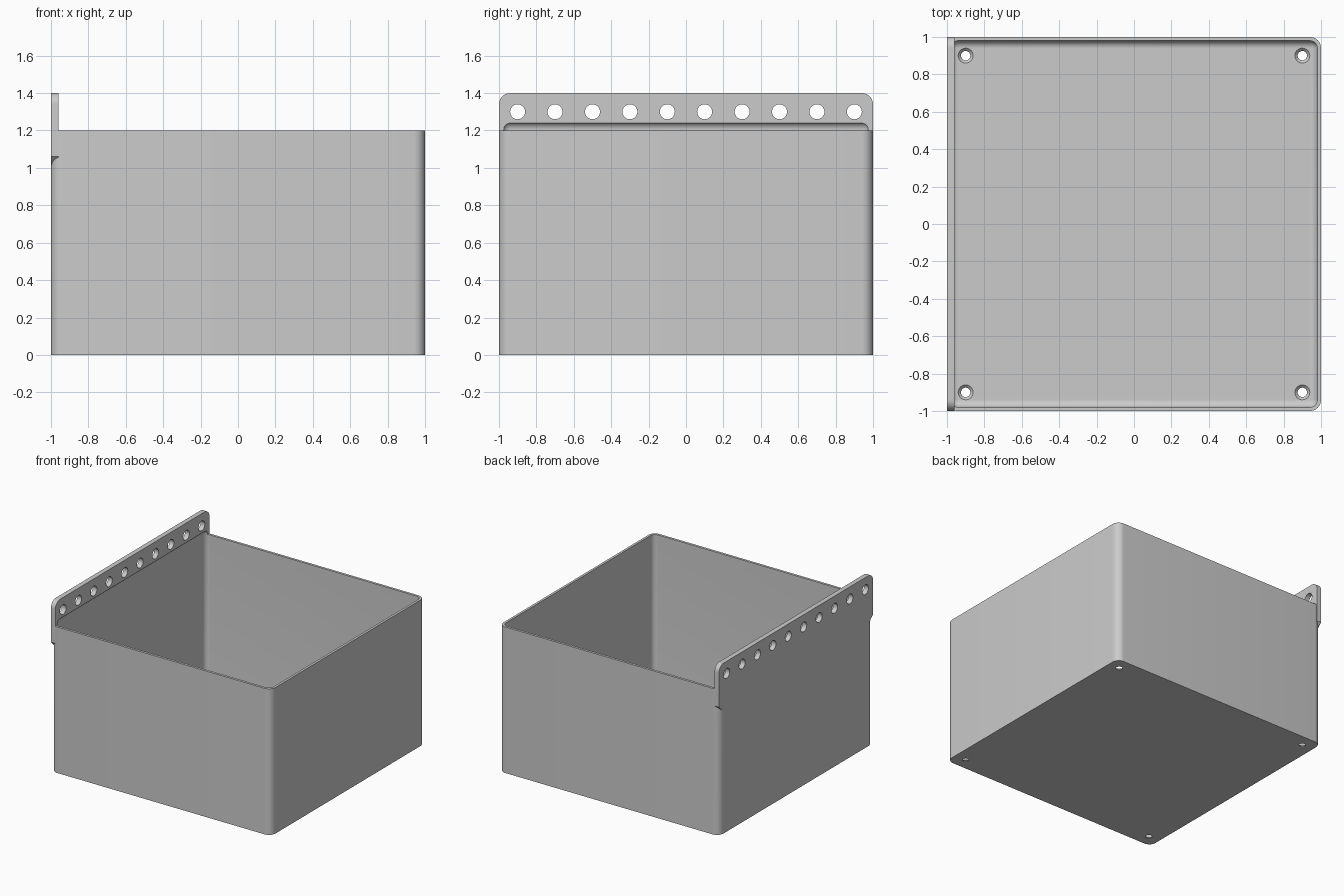
import bpy, bmesh
from math import cos, sin, pi, radians
from mathutils import Vector

if "Cube" in bpy.data.objects:
    bpy.data.objects.remove(bpy.data.objects["Cube"])

grey = bpy.data.materials.new("plain grey")
grey.use_nodes = True
colour = (0.6, 0.6, 0.6, 1)
grey.diffuse_color = colour
grey.node_tree.nodes["Principled BSDF"].inputs["Base Color"].default_value = colour

HEIGHT, WALL, FLOOR, RADIUS = 1.2, 0.02, 0.02, 0.06
INNER = RADIUS - WALL
STEPS = 10


def rounded_square(half, radius, z):
    """Ring of points round a square with rounded corners."""
    points = []
    for corner in range(4):
        for i in range(STEPS + 1):
            a = (corner + i / STEPS) * pi / 2
            sx = 1 if corner in (0, 3) else -1
            sy = 1 if corner < 2 else -1
            c = half - radius
            points.append((sx * c + radius * cos(a), sy * c + radius * sin(a), z))
    return points


def loft(name, rings):
    """Closed solid through a stack of equal rings."""
    bm = bmesh.new()
    loops = [[bm.verts.new(p) for p in ring] for ring in rings]
    for low, high in zip(loops, loops[1:]):
        for i in range(len(low)):
            j = (i + 1) % len(low)
            bm.faces.new((low[i], low[j], high[j], high[i]))
    bm.faces.new(loops[0][::-1])
    bm.faces.new(loops[-1])
    bmesh.ops.remove_doubles(bm, verts=bm.verts, dist=1e-5)
    bmesh.ops.recalc_face_normals(bm, faces=bm.faces)
    mesh = bpy.data.meshes.new(name)
    bm.to_mesh(mesh)
    bm.free()
    mesh.materials.append(grey)
    obj = bpy.data.objects.new(name, mesh)
    bpy.context.collection.objects.link(obj)
    return obj


def circle(centre, radius, axis):
    """Ring of points round an X or Z axis."""
    ring = []
    for i in range(32):
        u, v = radius * cos(i * pi / 16), radius * sin(i * pi / 16)
        offset = (0, u, v) if axis == "X" else (u, v, 0)
        ring.append(Vector(centre) + Vector(offset))
    return ring


def combine(target, other, operation):
    """Apply a boolean, then discard the helper."""
    other.hide_render = True
    mod = target.modifiers.new(operation, "BOOLEAN")
    mod.operation, mod.object, mod.solver = operation, other, "EXACT"
    bpy.context.view_layer.objects.active = target
    bpy.ops.object.modifier_apply(modifier=mod.name)
    bpy.data.objects.remove(other)


# Outer body with rounded upright edges
box = loft("open_box", [rounded_square(1, RADIUS, z) for z in (0, HEIGHT)])

# Hanging flange: rounded top corners, chamfered lower corners
profile = [(-0.94, 1.0), (0.94, 1.0), (1, 1.06)]
for side, start in ((1, 0), (-1, pi / 2)):
    for i in range(STEPS + 1):
        a = start + i / STEPS * pi / 2
        profile.append((side * 0.94 + RADIUS * cos(a), 1.34 + RADIUS * sin(a)))
profile.append((-1, 1.06))
flange = loft("hanging_flange", [[(x, y, z) for y, z in profile] for x in (-1, -0.96)])
combine(box, flange, "UNION")

# Cavity with filleted floor and a rounded relief under the flange
rings = []
for base, start in ((FLOOR + INNER, -pi / 2), (1.205, 0)):
    for i in range(STEPS + 1):
        a = start + i / STEPS * pi / 2
        r = INNER * cos(a)
        rings.append(rounded_square(1 - WALL - INNER + r, r, base + INNER * sin(a)))
combine(box, loft("cavity_cutter", rings), "DIFFERENCE")

# Row of holes through the flange
for i in range(10):
    y = -0.9 + 0.2 * i
    cutter = loft("hole_cutter", [circle((x, y, 1.3), 0.04, "X") for x in (-1.1, -0.9)])
    combine(box, cutter, "DIFFERENCE")

# Countersunk screw holes in the floor
for x in (-0.9, 0.9):
    for y in (-0.9, 0.9):
        steps = ((-0.1, 0.025), (0.005, 0.025), (FLOOR, 0.04), (0.03, 0.04))
        cutter = loft("screw_cutter", [circle((x, y, z), r, "Z") for z, r in steps])
        combine(box, cutter, "DIFFERENCE")

# Smooth fillets, sharp edges
bpy.ops.object.select_all(action="DESELECT")
box.select_set(True)
bpy.context.view_layer.objects.active = box
bpy.ops.object.shade_smooth_by_angle(angle=radians(30))
